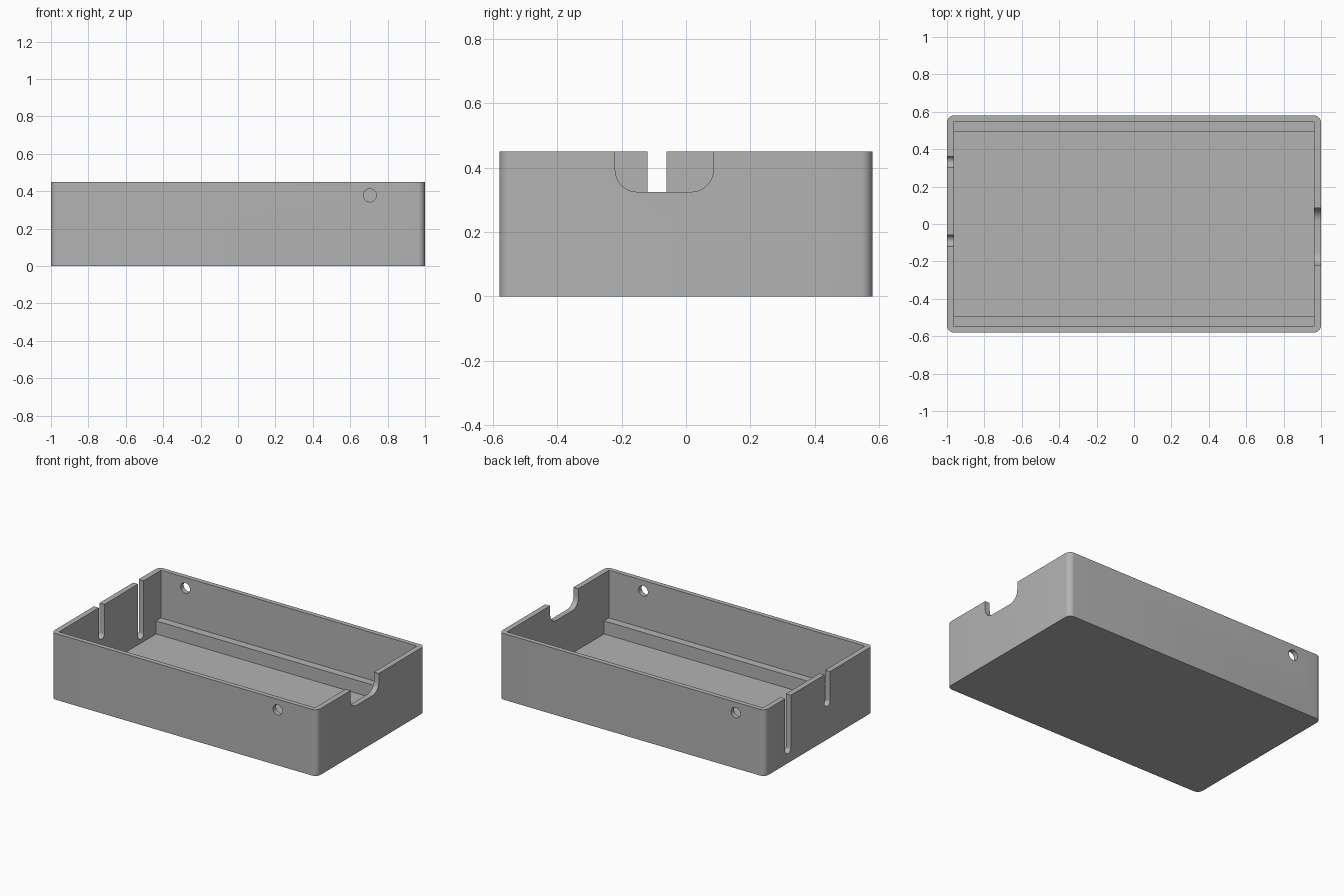
import bpy, bmesh, math
from mathutils import Matrix, Vector

cube = bpy.data.objects.get("Cube")
if cube:
    bpy.data.objects.remove(cube, do_unlink=True)

L, W, H = 1.0, 0.58, 0.45          # half length, half width, height
WALL, FLOOR, LEDGE = 0.037, 0.037, 0.126
IN_X, IN_Y, LEDGE_Y = L - WALL, W - WALL + 0.005, 0.495

grey = bpy.data.materials.new("plain grey")
grey.use_nodes = True
grey.diffuse_color = (0.45, 0.45, 0.45, 1)
grey.node_tree.nodes["Principled BSDF"].inputs["Base Color"].default_value = (0.45, 0.45, 0.45, 1)


def rounded(u0, u1, v0, v1, radius, corners=(0, 1, 2, 3), steps=8):
    """Rectangle outline, counter-clockwise from lower left, with chosen corners rounded."""
    points = []
    for i, (u, v, su, sv) in enumerate([(u0, v0, 1, 1), (u1, v0, -1, 1),
                                        (u1, v1, -1, -1), (u0, v1, 1, -1)]):
        if i not in corners:
            points.append((u, v))
            continue
        for k in range(steps + 1):
            a = math.pi + (i + k / steps) * math.pi / 2
            points.append((u + su * radius + radius * math.cos(a),
                           v + sv * radius + radius * math.sin(a)))
    return points


def prism(name, outline, axis, start, end):
    """Extrude a 2D outline along one world axis."""
    place = {"x": lambda u, v, w: (w, u, v),
             "y": lambda u, v, w: (u, w, v),
             "z": lambda u, v, w: (u, v, w)}[axis]
    bm = bmesh.new()
    face = bm.faces.new([bm.verts.new(place(u, v, start)) for u, v in outline])
    top = bmesh.ops.extrude_face_region(bm, geom=[face])["geom"]
    bmesh.ops.translate(bm, verts=[g for g in top if isinstance(g, bmesh.types.BMVert)],
                        vec=place(0, 0, end - start))
    bmesh.ops.recalc_face_normals(bm, faces=bm.faces)
    mesh = bpy.data.meshes.new(name)
    bm.to_mesh(mesh)
    bm.free()
    obj = bpy.data.objects.new(name, mesh)
    bpy.context.collection.objects.link(obj)
    return obj


# Outer block with rounded vertical corners
tray = prism("tray", rounded(-L, L, -W, W, 0.037), "z", 0, H)
tray.data.materials.append(grey)

TOP = H + 0.1
# Stepped cavity leaves a ledge along both long walls
cavity = [(-LEDGE_Y, FLOOR), (LEDGE_Y, FLOOR), (LEDGE_Y, LEDGE), (IN_Y, LEDGE),
          (IN_Y, TOP), (-IN_Y, TOP), (-IN_Y, LEDGE), (-LEDGE_Y, LEDGE)]
cutters = [
    prism("cavity_cutter", cavity, "x", -IN_X, IN_X),
    # Wide cable notch in the right end
    prism("notch_cutter", rounded(-0.22, 0.085, 0.325, TOP, 0.068, (0, 1)), "x", 0.9, 1.1),
]
# Narrow slots in the left end: centre and bottom height
for y, z in [(0.332, 0.065), (-0.09, 0.225)]:
    cutters.append(prism("slot_cutter", rounded(y - 0.03, y + 0.03, z, TOP, 0.029, (0, 1)),
                         "x", -1.1, -0.9))
# Screw hole in each long wall
for x, y in [(0.705, -W), (-0.78, W)]:
    circle = [(x + 0.035 * math.cos(k * math.tau / 32), 0.378 + 0.035 * math.sin(k * math.tau / 32))
              for k in range(32)]
    cutters.append(prism("hole_cutter", circle, "y", y - 0.06, y + 0.06))

bpy.context.view_layer.objects.active = tray
for cutter in cutters:
    mod = tray.modifiers.new("cut", "BOOLEAN")
    mod.operation, mod.solver, mod.object = "DIFFERENCE", "EXACT", cutter
    bpy.ops.object.modifier_apply(modifier=mod.name)
    bpy.data.objects.remove(cutter, do_unlink=True)

# Smooth the rounded corners, keep edges sharp
bpy.ops.object.select_all(action="DESELECT")
tray.select_set(True)
bpy.ops.object.shade_smooth_by_angle(angle=math.radians(30))
